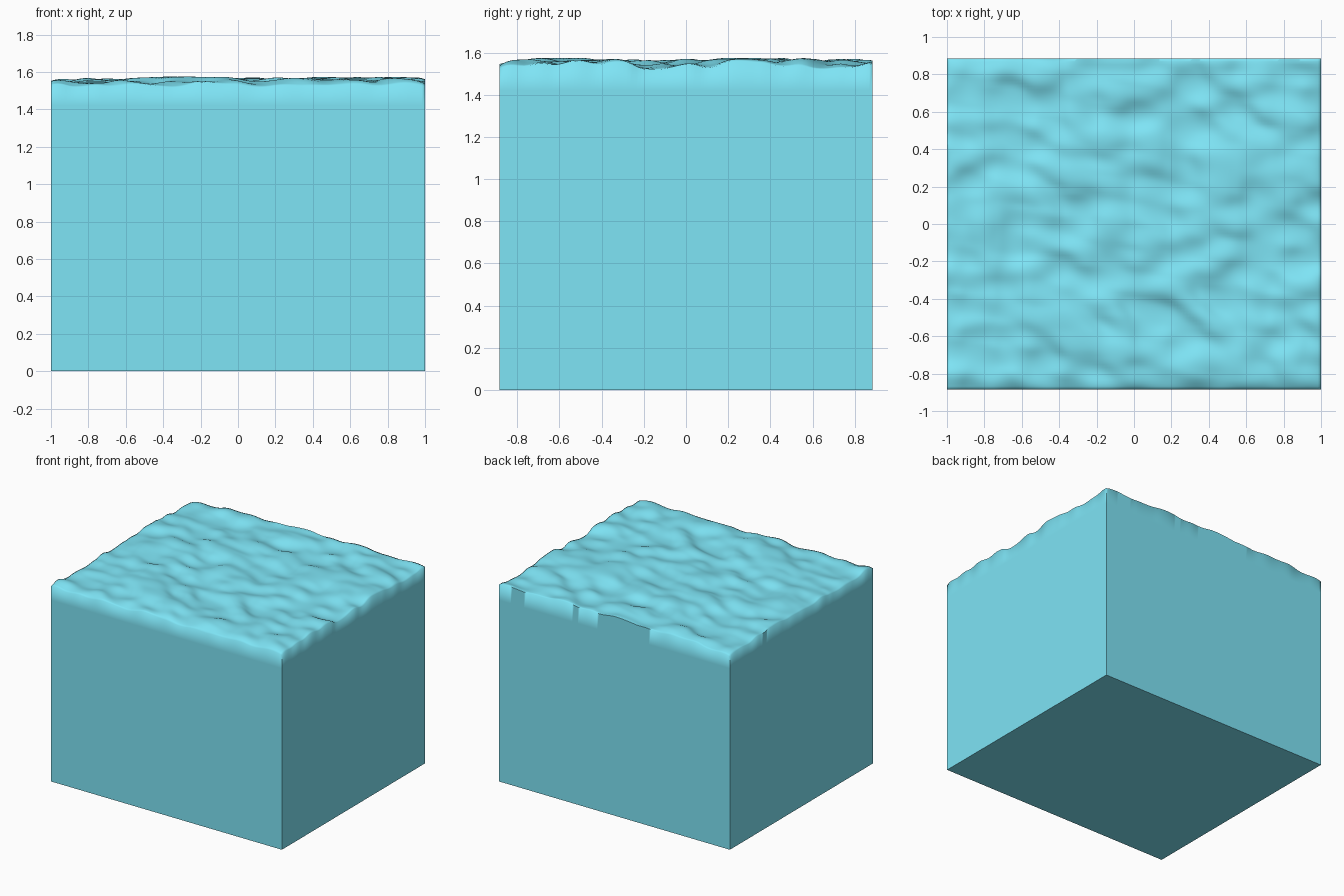
import bpy, bmesh, math
from mathutils import Vector, noise

if "Cube" in bpy.data.objects:
    bpy.data.objects.remove(bpy.data.objects["Cube"])

HX, HY = 1.0, 0.885      # half width and half depth
NX, NY = 120, 106        # surface resolution


def ripple(x, y):
    """Height of the choppy surface, dipping slightly towards the rim."""
    swell = noise.noise(Vector((x * 2.6 + 7.3, y * 4.2 - y * 0.3 + x * 0.8, 1.7)))
    chop = noise.noise(Vector((x * 5.5, y * 8.0 + x * 1.2, 5.1)))
    h = 1.551 + 0.027 * math.tanh(1.3 * swell + 1.2 * chop)
    front = math.exp(-(y + HY) / 0.035) * 0.020
    others = sum(math.exp(-d / 0.025) for d in (HX - x, HX + x, HY - y)) * 0.010
    return max(1.50, h - front - others)


def extrude_down(bm, edges, z):
    """Extrude the open rim straight down to height z."""
    new = bmesh.ops.extrude_edge_only(bm, edges=edges)["geom"]
    for v in new:
        if isinstance(v, bmesh.types.BMVert):
            v.co.z = z
    return [e for e in new if isinstance(e, bmesh.types.BMEdge)
            and all(abs(v.co.z - z) < 1e-5 for v in e.verts)]


bm = bmesh.new()

# Rippled top surface
bmesh.ops.create_grid(bm, x_segments=NX, y_segments=NY, size=1.0)
for v in bm.verts:
    v.co.y *= HY
    v.co.z = ripple(v.co.x, v.co.y)

# Side walls and flat base
rim = [e for e in bm.edges if e.is_boundary]
for level in (1.42, 0.0):
    rim = extrude_down(bm, rim, level)
bmesh.ops.contextual_create(bm, geom=rim)
bmesh.ops.recalc_face_normals(bm, faces=bm.faces)

mesh = bpy.data.meshes.new("water_block")
bm.to_mesh(mesh)
bm.free()
block = bpy.data.objects.new("water_block", mesh)
bpy.context.collection.objects.link(block)

# Pale cyan water
water = bpy.data.materials.new("water")
water.diffuse_color = (0.21, 0.78, 0.92, 1.0)
water.use_nodes = True
water.node_tree.nodes["Principled BSDF"].inputs["Base Color"].default_value = water.diffuse_color
mesh.materials.append(water)

# Smooth ripples and rolled rim, crisp vertical and base edges
bpy.context.view_layer.objects.active = block
block.select_set(True)
bpy.ops.object.shade_smooth_by_angle(angle=math.radians(84))
